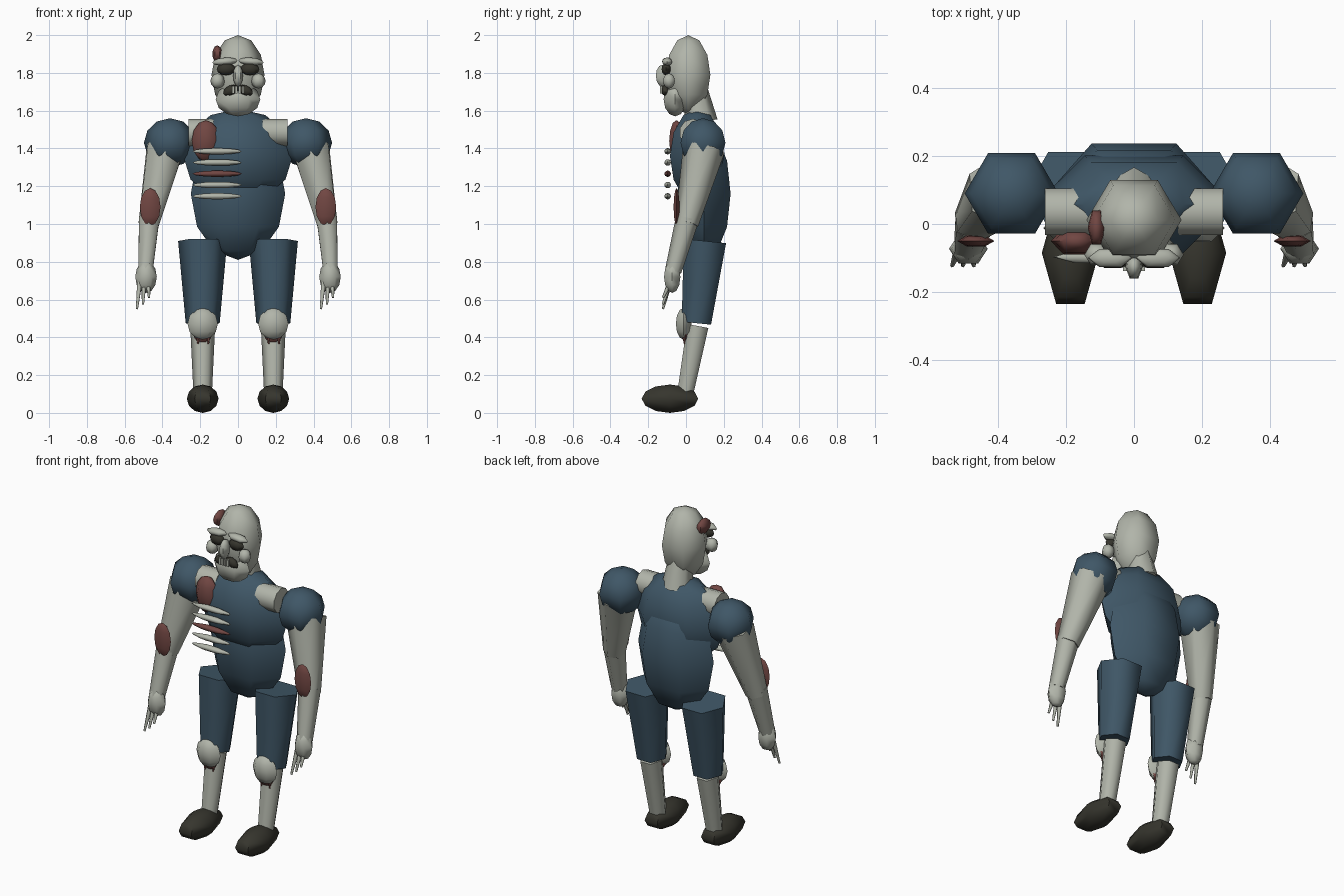
import bpy, bmesh, math
from mathutils import Vector, Matrix, Euler

if "Cube" in bpy.data.objects:
    bpy.data.objects.remove(bpy.data.objects["Cube"])


def material(name, rgb):
    m = bpy.data.materials.new(name)
    m.diffuse_color = (*rgb, 1)
    m.use_nodes = True
    m.node_tree.nodes["Principled BSDF"].inputs["Base Color"].default_value = m.diffuse_color
    return m


SKIN = material("pale_skin", (0.44, 0.46, 0.40))
CLOTH = material("blue_cloth", (0.050, 0.095, 0.135))
WOUND = material("wound_red", (0.165, 0.062, 0.055))
DARK = material("dark_leather", (0.037, 0.036, 0.027))


def finish(name, bm, mat, matrix):
    bm.transform(matrix)
    bmesh.ops.recalc_face_normals(bm, faces=bm.faces)
    me = bpy.data.meshes.new(name)
    bm.to_mesh(me)
    bm.free()
    me.materials.append(mat)
    me.shade_smooth()
    me.set_sharp_from_angle(angle=math.radians(65))
    ob = bpy.data.objects.new(name, me)
    bpy.context.collection.objects.link(ob)
    return ob


def ball(name, mat, c, r, rot=(0, 0, 0), seg=6, rings=6):
    """Low-poly ellipsoid with a vertex column on the +x and -x sides."""
    bm = bmesh.new()
    loops = []
    for i in range(1, rings):
        t = math.pi * i / rings
        loops.append([bm.verts.new((math.sin(t) * math.cos(2 * math.pi * j / seg),
                                    math.sin(t) * math.sin(2 * math.pi * j / seg),
                                    math.cos(t))) for j in range(seg)])
    top, bot = bm.verts.new((0, 0, 1)), bm.verts.new((0, 0, -1))
    for j in range(seg):
        k = (j + 1) % seg
        bm.faces.new((top, loops[0][j], loops[0][k]))
        bm.faces.new((bot, loops[-1][k], loops[-1][j]))
        for a, b in zip(loops, loops[1:]):
            bm.faces.new((a[j], b[j], b[k], a[k]))
    m = Matrix.Translation(c) @ Euler(rot).to_matrix().to_4x4() @ Matrix.Diagonal((*r, 1))
    return finish(name, bm, mat, m)


def limb(name, mat, a, b, ra, rb, seg=6, spin=0.0):
    """Tapered prism from point a to point b."""
    a, b = Vector(a), Vector(b)
    d = b - a
    bm = bmesh.new()
    ends = []
    for z, r in ((0, ra), (d.length, rb)):
        ends.append([bm.verts.new((r * math.cos(spin + 2 * math.pi * j / seg),
                                   r * math.sin(spin + 2 * math.pi * j / seg), z))
                     for j in range(seg)])
    for j in range(seg):
        k = (j + 1) % seg
        bm.faces.new((ends[0][j], ends[0][k], ends[1][k], ends[1][j]))
    bm.faces.new(ends[0])
    bm.faces.new(ends[1])
    q = Vector((0, 0, 1)).rotation_difference(d).to_matrix().to_4x4()
    return finish(name, bm, mat, Matrix.Translation(a) @ q)


# Torso
ball("chest", CLOTH, (0, 0.058, 1.36), (0.29, 0.165, 0.25))
ball("belly", CLOTH, (0, 0.095, 1.16), (0.25, 0.163, 0.35))

# Head and neck
limb("neck", SKIN, (0, 0.08, 1.54), (0, 0.05, 1.72), 0.088, 0.062, spin=math.pi / 6)
ball("head", SKIN, (0, 0.012, 1.79), (0.14, 0.135, 0.21))
ball("jaw", SKIN, (0, -0.058, 1.66), (0.118, 0.07, 0.09))
ball("nose", SKIN, (0, -0.125, 1.785), (0.026, 0.04, 0.058))
ball("scalp_wound", WOUND, (-0.11, -0.01, 1.90), (0.026, 0.058, 0.045))

# Teeth
for i in range(4):
    x = -0.026 + i * 0.0175
    limb("tooth", SKIN, (x, -0.132, 1.69), (x, -0.132, 1.73), 0.009, 0.009,
         seg=4, spin=math.pi / 4)

# Chest wound and exposed ribs, one of them bloody
ball("chest_wound", WOUND, (-0.17, -0.05, 1.44), (0.075, 0.045, 0.11))
for i in range(5):
    ball("rib", WOUND if i == 2 else SKIN, (-0.11, -0.097, 1.385 - 0.0595 * i),
         (0.13, 0.02, 0.017))

for side, s in (("left", 1), ("right", -1)):
    # Face pairs
    ball(side + "_eye", DARK, (s * 0.063, -0.105, 1.82), (0.05, 0.028, 0.033))
    ball(side + "_brow", SKIN, (s * 0.07, -0.1, 1.86), (0.066, 0.03, 0.021),
         rot=(0, s * 0.08, 0))
    ball(side + "_cheek", SKIN, (s * 0.108, -0.09, 1.757), (0.038, 0.036, 0.04))
    ball(side + "_lip", DARK, (s * 0.037, -0.11, 1.708), (0.044, 0.021, 0.026),
         rot=(0, s * 0.4, 0))

    # Shoulder
    limb(side + "_collar_joint", SKIN, (s * 0.13, 0.036, 1.485), (s * 0.262, 0.036, 1.485),
         0.072, 0.072, seg=10)
    ball(side + "_shoulder", CLOTH, (s * 0.36, 0.09, 1.43), (0.138, 0.137, 0.13))

    # Arm
    limb(side + "_upper_arm", SKIN, (s * 0.385, 0.095, 1.40), (s * 0.472, 0.004, 1.0),
         0.112, 0.062)
    limb(side + "_forearm", SKIN, (s * 0.47, 0.008, 1.03), (s * 0.49, -0.068, 0.75),
         0.062, 0.044)
    ball(side + "_arm_wound", WOUND, (s * 0.465, -0.05, 1.09), (0.055, 0.018, 0.1))

    # Hand, fingers fan the same way on both sides
    ball(side + "_hand", SKIN, (s * 0.487, -0.073, 0.72), (0.057, 0.05, 0.085))
    for dx, tip in ((-0.048, 0.55), (-0.016, 0.575), (0.016, 0.61)):
        limb(side + "_finger", SKIN, (s * 0.487 + dx * 0.7, -0.085, 0.69),
             (s * 0.487 + dx, -0.122, tip), 0.014, 0.006)

    # Leg
    x = s * 0.187
    limb(side + "_thigh", CLOTH, (x, 0.1, 0.91), (x, 0.055, 0.475), 0.13, 0.09)
    limb(side + "_shin", SKIN, (x, 0.062, 0.46), (x, -0.008, 0.08), 0.066, 0.048)
    ball(side + "_knee", SKIN, (x, -0.012, 0.472), (0.08, 0.048, 0.085))
    ball(side + "_knee_wound", WOUND, (x, -0.002, 0.42), (0.05, 0.022, 0.05))
    for dx in (-0.025, 0.03):
        limb(side + "_blood_drip", WOUND, (x + dx, -0.012, 0.42), (x + dx, -0.008, 0.365),
             0.012, 0.004)
    ball(side + "_shoe", DARK, (x, -0.085, 0.075), (0.084, 0.173, 0.075))
